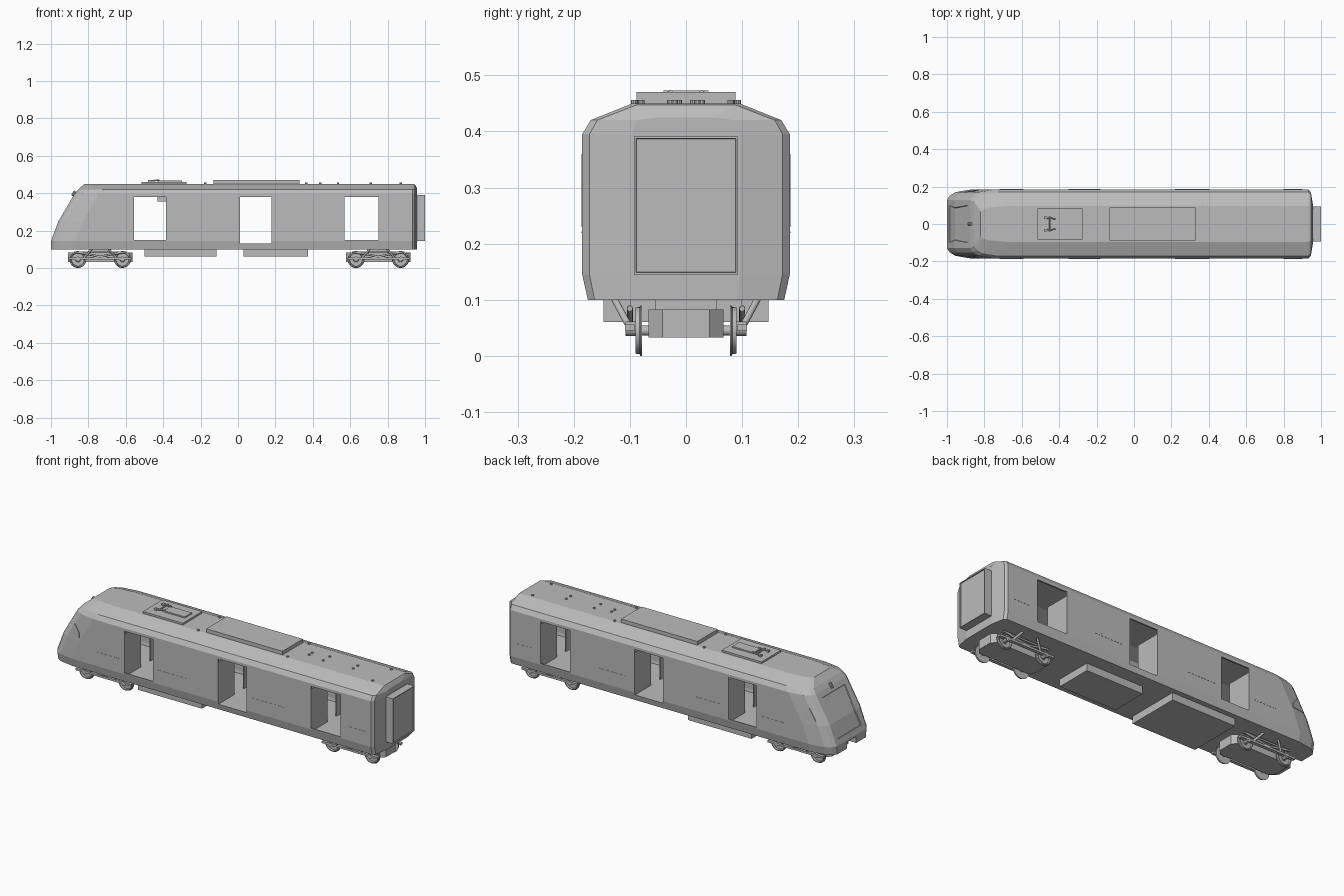
import bpy, bmesh, math
from mathutils import Vector

cube = bpy.data.objects.get("Cube")
if cube:
    bpy.data.objects.remove(cube, do_unlink=True)

grey = bpy.data.materials.new("plain grey")
grey.use_nodes = True
colour = (0.5, 0.5, 0.5, 1)
grey.diffuse_color = colour
grey.node_tree.nodes["Principled BSDF"].inputs["Base Color"].default_value = colour


def finish(name, bm, smooth=False):
    bmesh.ops.recalc_face_normals(bm, faces=bm.faces)
    mesh = bpy.data.meshes.new(name)
    bm.to_mesh(mesh)
    bm.free()
    mesh.materials.append(grey)
    ob = bpy.data.objects.new(name, mesh)
    bpy.context.collection.objects.link(ob)
    if smooth:
        bpy.ops.object.select_all(action='DESELECT')
        ob.select_set(True)
        bpy.context.view_layer.objects.active = ob
        bpy.ops.object.shade_smooth_by_angle(angle=math.radians(35))
    return ob


def box(name, x, y, z, chamfer=0):
    """Box from (min, max) ranges, with optional chamfered upright corners."""
    bm = bmesh.new()
    bmesh.ops.create_cube(bm, size=1)
    for v in bm.verts:
        v.co = [r[0] if c < 0 else r[1] for c, r in zip(v.co, (x, y, z))]
    if chamfer:
        upright = [e for e in bm.edges if abs(e.verts[0].co.z - e.verts[1].co.z) > 0.001]
        bmesh.ops.bevel(bm, geom=upright, offset=chamfer, segments=1, affect='EDGES')
    return finish(name, bm)


def rod(name, a, b, radius, sides=12):
    """Cylinder between two points."""
    a, b = Vector(a), Vector(b)
    bm = bmesh.new()
    bmesh.ops.create_cone(bm, cap_ends=True, segments=sides, radius1=radius,
                          radius2=radius, depth=(b - a).length)
    bm.transform((b - a).to_track_quat('Z', 'Y').to_matrix().to_4x4())
    bmesh.ops.translate(bm, verts=bm.verts, vec=(a + b) / 2)
    return finish(name, bm, True)


def loft(rings):
    """Skin half-section rings (x, y, z), mirrored in y, with end caps built in strips."""
    bm = bmesh.new()
    full = []
    for ring in rings:
        full.append(([bm.verts.new((x, -y, z)) for x, y, z in ring],
                     [bm.verts.new((x, y, z)) for x, y, z in ring]))
    n = len(rings[0])
    for (l0, r0), (l1, r1) in zip(full, full[1:]):
        for side0, side1 in ((l0, l1), (r0, r1)):
            for j in range(n - 1):
                bm.faces.new((side0[j], side0[j + 1], side1[j + 1], side1[j]))
        for j in (0, n - 1):
            bm.faces.new((l0[j], l1[j], r1[j], r0[j]))
    caps = [[bm.faces.new((l[j], l[j + 1], r[j + 1], r[j])) for j in range(n - 1)]
            for l, r in (full[0], full[-1])]
    bmesh.ops.recalc_face_normals(bm, faces=bm.faces)
    return bm, caps


def cut(target, cutter):
    mod = target.modifiers.new("cut", 'BOOLEAN')
    mod.operation, mod.solver, mod.object = 'DIFFERENCE', 'EXACT', cutter
    bpy.context.view_layer.objects.active = target
    bpy.ops.object.modifier_apply(modifier=mod.name)
    bpy.data.objects.remove(cutter, do_unlink=True)


# Body shell: section (half width, height) and the raked nose outline
section = [(0.175, 0.10), (0.185, 0.145), (0.185, 0.25), (0.185, 0.395), (0.17, 0.42), (0.095, 0.45)]
nose = [-1.0, -1.0, -0.96, -0.875, -0.855, -0.82]
rings = []
for offset, scale in ((0, 0.7), (0.015, 0.82), (0.045, 0.92), (0.13, 1)):
    rings.append([(x + offset, y * scale, z) for x, (y, z) in zip(nose, section)])
for x, scale, top in ((0.932, 1, 0.45), (0.945, 0.93, 0.447), (0.958, 0.52, 0.425)):
    rings.append([(x, y * scale, min(z, top - 0.005 * (5 - j)) if top < 0.44 and j > 2 else min(z, top))
                  for j, (y, z) in enumerate(section)])
bm, caps = loft(rings)
# Recessed windscreen
bmesh.ops.inset_region(bm, faces=caps[0][1:3], thickness=0.042, depth=0)
bmesh.ops.inset_region(bm, faces=caps[0][1:3], thickness=0.003, depth=-0.004)
body = finish("body_shell", bm)

# Hollow cabin, doorways and coupler notch
inner = [(0.174, 0.13), (0.177, 0.145), (0.177, 0.392), (0.163, 0.413), (0.093, 0.442)]
bm, _ = loft([[(x, y, z) for y, z in inner] for x in (-0.76, 0.925)])
cut(body, finish("cabin_cutter", bm))
doors = [(-0.555, -0.385, 0.15), (0.01, 0.18, 0.131), (0.57, 0.75, 0.15)]
for x0, x1, sill in doors:
    cut(body, box("door_cutter", (x0, x1), (-0.3, 0.3), (sill, 0.38)))
cut(body, box("notch_cutter", (-1.1, -0.955), (-0.04, 0.04), (0.05, 0.135)))

# Partitions beside each doorway
for i, (x0, x1, sill) in enumerate(doors):
    for side in (-1, 1):
        y = sorted((side * 0.04, side * 0.176))
        for x in (x0 - 0.008, x1 + 0.002):
            box("door_partition", (x, x + 0.006), y, (0.13, 0.36))
box("door_header_box", (-0.43, -0.385), (-0.03, 0.03), (0.355, 0.442))

# Trim strips on the sides and cab side windows
for side in (-1, 1):
    y = sorted((side * 0.184, side * 0.186))
    for x0, x1 in ((-0.72, -0.59), (-0.35, -0.18), (0.22, 0.4), (0.8, 0.9)):
        box("side_trim", (x0, x1), y, (0.219, 0.222))
    box("panel_seam", (0.354, 0.357), y, (0.23, 0.36))
    bm = bmesh.new()
    outline = [(-0.905, 0.169, 0.27), (-0.83, 0.183, 0.27), (-0.83, 0.182, 0.295), (-0.865, 0.171, 0.335)]
    face = bm.faces.new([bm.verts.new((x, side * yy, z)) for x, yy, z in outline])
    out = bmesh.ops.extrude_face_region(bm, geom=[face])
    for v in out["geom"]:
        if isinstance(v, bmesh.types.BMVert):
            v.co.y += side * 0.003
    finish("cab_side_window", bm)

# Gangway at the rear, with a recessed end panel
bm = bmesh.new()
bmesh.ops.create_cube(bm, size=1)
for v in bm.verts:
    v.co = (0.975 + v.co.x * 0.05, v.co.y * 0.185, 0.268 + v.co.z * 0.246)
bm.faces.ensure_lookup_table()
end = [f for f in bm.faces if f.normal.x > 0.9]
bmesh.ops.inset_region(bm, faces=end, thickness=0.005)
bmesh.ops.inset_region(bm, faces=end, thickness=0.001, depth=-0.004)
finish("gangway", bm)

# Roof equipment
box("roof_unit", (-0.13, 0.33), (-0.088, 0.088), (0.445, 0.47))
box("pantograph_base", (-0.515, -0.275), (-0.084, 0.084), (0.445, 0.46))
box("pantograph_frame", (-0.43, -0.3), (-0.03, 0.03), (0.455, 0.467))
for side in (-1, 1):
    rod("pantograph_arm", (-0.475, side * 0.033, 0.464), (-0.42, side * 0.028, 0.47), 0.004)
    box("pantograph_foot", (-0.48, -0.465), (side * 0.033 - 0.007, side * 0.033 + 0.007), (0.455, 0.47))
rod("pantograph_bar", (-0.45, -0.04, 0.469), (-0.45, 0.04, 0.469), 0.004)
for x, y in ((-0.175, 0.092), (0.365, 0.092), (0.44, 0.013), (0.535, 0.028), (0.71, 0.02), (0.87, 0.08)):
    for side in (-1, 1):
        rod("roof_bolt", (x, side * y, 0.445), (x, side * y, 0.456), 0.006, 10)
rod("front_lamp", (-0.885, 0, 0.385), (-0.87, 0, 0.41), 0.008, 10)

# Underfloor equipment
box("underfloor_case_large", (-0.5, -0.115), (-0.147, 0.147), (0.06, 0.105))
box("underfloor_case_small", (0.03, 0.375), (-0.1, 0.1), (0.06, 0.105))


def wheel(x, side):
    """Lathed wheel with an inner flange and a raised hub."""
    profile = [(0, 0.084), (0.012, 0.084), (0.014, 0.081), (0.034, 0.081), (0.036, 0.09),
               (0.041, 0.09), (0.042, 0.083), (0.045, 0.081), (0.045, 0.078), (0, 0.078)]
    bm = bmesh.new()
    verts = [bm.verts.new((r, side * y, 0)) for r, y in profile]
    edges = [bm.edges.new(pair) for pair in zip(verts, verts[1:])]
    bmesh.ops.spin(bm, geom=verts + edges, cent=(0, 0, 0), axis=(0, 1, 0),
                   angle=math.tau, steps=32, use_merge=True)
    bmesh.ops.remove_doubles(bm, verts=bm.verts, dist=0.00001)
    bmesh.ops.translate(bm, verts=bm.verts, vec=(x, 0, 0.045))
    finish("wheel", bm, True)


# Bogies
for c in (-0.737, 0.75):
    box("bogie_core", (c - 0.173, c + 0.173), (-0.067, 0.067), (0.033, 0.083), 0.025)
    box("bogie_pivot", (c - 0.055, c + 0.055), (-0.055, 0.055), (0.08, 0.105))
    for end in (-1, 1):
        x = c + end * 0.119
        rod("axle", (x, -0.08, 0.045), (x, 0.08, 0.045), 0.009)
        for side in (-1, 1):
            wheel(x, side)
            y = side * 0.1
            rod("axle_box", (x, side * 0.08, 0.048), (x, side * 0.108, 0.048), 0.013)
            rod("bogie_truss", (c + end * 0.13, y, 0.085), (c - end * 0.06, y, 0.05), 0.0055)
            rod("damper", (c + end * 0.09, y, 0.05), (c + end * 0.045, side * 0.128, 0.102), 0.006)
    for side in (-1, 1):
        y = side * 0.1
        box("bogie_side_beam", (c - 0.168, c + 0.168), (y - 0.009, y + 0.009), (0.045, 0.056))
        rod("bogie_top_rail", (c - 0.14, y, 0.084), (c + 0.14, y, 0.084), 0.005)
